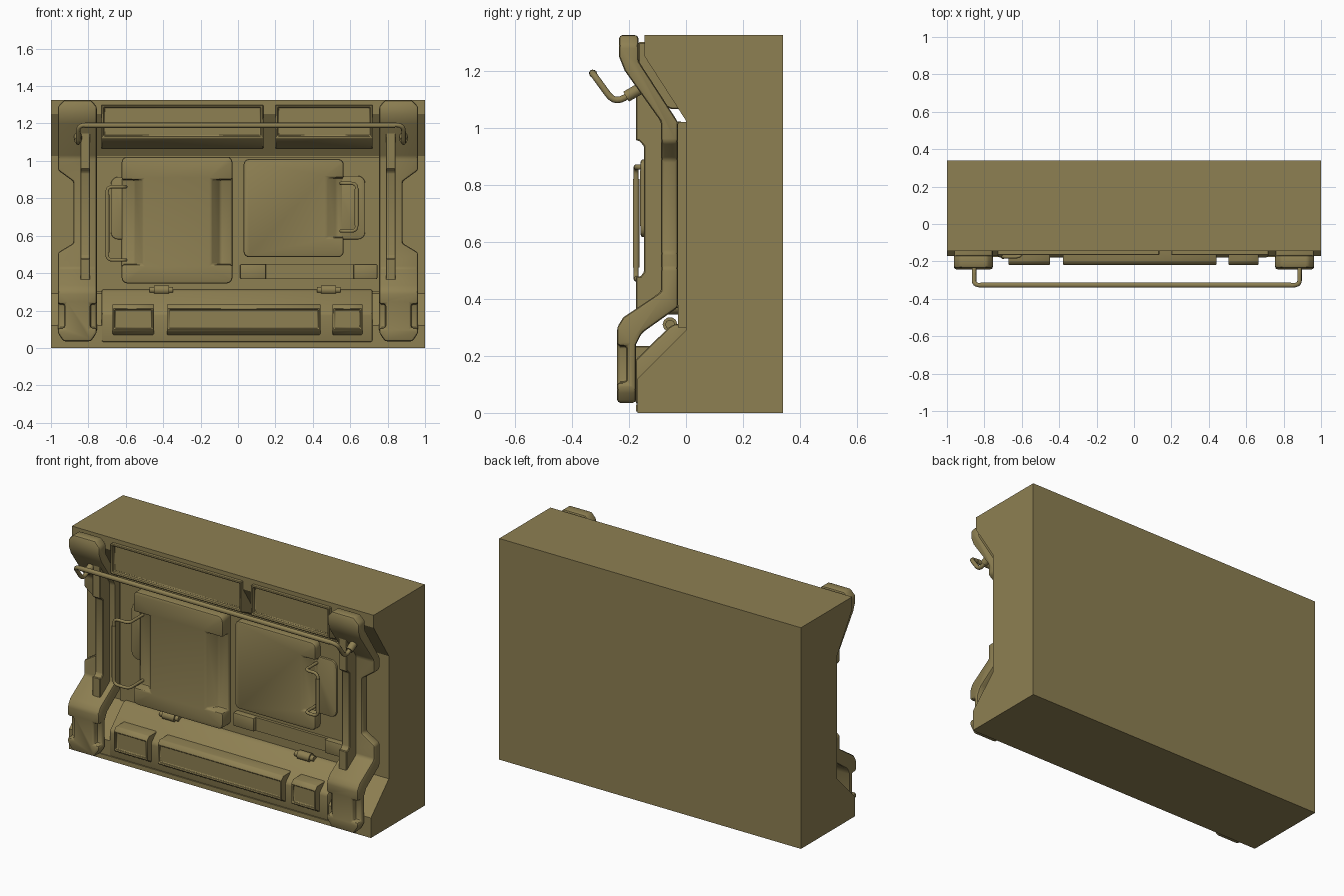
import bpy, bmesh, math
from mathutils import Vector

if "Cube" in bpy.data.objects:
    bpy.data.objects.remove(bpy.data.objects["Cube"])

paint = bpy.data.materials.new("olive_paint")
paint.diffuse_color = (0.27, 0.215, 0.085, 1)
paint.use_nodes = True
paint.node_tree.nodes["Principled BSDF"].inputs["Base Color"].default_value = paint.diffuse_color


def activate(ob):
    bpy.ops.object.select_all(action='DESELECT')
    ob.select_set(True)
    bpy.context.view_layer.objects.active = ob


def prism(name, pts, axis, a, b):
    """Extrude a 2D outline along an axis; points are the other two coordinates in order."""
    def co(p, t):
        q = list(p)
        q.insert("xyz".index(axis), t)
        return q
    bm = bmesh.new()
    lo = [bm.verts.new(co(p, a)) for p in pts]
    hi = [bm.verts.new(co(p, b)) for p in pts]
    n = len(pts)
    bm.faces.new(lo)
    bm.faces.new(hi[::-1])
    for i in range(n):
        j = (i + 1) % n
        bm.faces.new((lo[i], hi[i], hi[j], lo[j]))
    bmesh.ops.recalc_face_normals(bm, faces=bm.faces[:])
    me = bpy.data.meshes.new(name)
    bm.to_mesh(me)
    bm.free()
    ob = bpy.data.objects.new(name, me)
    bpy.context.collection.objects.link(ob)
    me.materials.append(paint)
    return ob


def box(name, x0, x1, y0, y1, z0, z1):
    return prism(name, [(x0, z0), (x1, z0), (x1, z1), (x0, z1)], "y", y0, y1)


def rounded(name, x0, x1, y0, y1, z0, z1, r):
    pts = []
    for cx, cz, s in ((x1-r, z1-r, 0), (x0+r, z1-r, 90), (x0+r, z0+r, 180), (x1-r, z0+r, 270)):
        for k in range(5):
            t = math.radians(s + k * 22.5)
            pts.append((cx + r * math.cos(t), cz + r * math.sin(t)))
    return prism(name, pts, "y", y0, y1)


def apply(ob, kind, **props):
    m = ob.modifiers.new(kind, kind)
    for k, v in props.items():
        setattr(m, k, v)
    activate(ob)
    bpy.ops.object.modifier_apply(modifier=m.name)


def boolean(ob, tool, op='DIFFERENCE'):
    apply(ob, 'BOOLEAN', object=tool, operation=op, solver='EXACT')
    bpy.data.objects.remove(tool)


def soften(ob, width, segs=2):
    apply(ob, 'BEVEL', width=width, segments=segs, limit_method='ANGLE', angle_limit=math.radians(28))
    activate(ob)
    bpy.ops.object.shade_smooth_by_angle(angle=math.radians(35))


def inset_front(ob, t, d):
    bm = bmesh.new()
    bm.from_mesh(ob.data)
    f = min(bm.faces, key=lambda f: f.normal.y * f.calc_area())
    bmesh.ops.inset_individual(bm, faces=[f], thickness=t)
    bmesh.ops.inset_individual(bm, faces=[f], thickness=0.006, depth=-d)
    bm.to_mesh(ob.data)
    bm.free()


def tube(name, pts, r, bend=0.03):
    """Round bar along a path with filleted corners."""
    pts = [Vector(p) for p in pts]
    path = [pts[0]]
    for a, p, b in zip(pts, pts[1:], pts[2:]):
        u = p + (a - p).normalized() * min(bend, (a - p).length * .5)
        v = p + (b - p).normalized() * min(bend, (b - p).length * .5)
        path += [u*(1-t)**2 + p*2*t*(1-t) + v*t*t for t in (0, .2, .4, .6, .8, 1)]
    path.append(pts[-1])
    cu = bpy.data.curves.new(name, 'CURVE')
    cu.dimensions = '3D'
    cu.bevel_depth, cu.bevel_resolution, cu.use_fill_caps = r, 3, True
    sp = cu.splines.new('POLY')
    sp.points.add(len(path) - 1)
    for q, p in zip(sp.points, path):
        q.co = (*p, 1)
    cu.materials.append(paint)
    ob = bpy.data.objects.new(name, cu)
    bpy.context.collection.objects.link(ob)
    activate(ob)
    bpy.ops.object.convert(target='MESH')
    bpy.ops.object.shade_smooth_by_angle(angle=math.radians(50))


# Main body with recessed front
prism("body", [(.34, 0), (-.17, 0), (-.17, .12), (0, .29), (0, 1.025), (-.145, 1.25),
               (-.145, 1.325), (.34, 1.325)], "x", -1, 1)
box("back_plate", -.76, .76, -.028, .01, .3, 1.02)

# Side frames: side profile cut to the front outline, with foot notches
frame = prism("side_frames", [(-.235, 1.325), (-.235, 1.25), (-.215, 1.2), (-.087, 1.02), (-.087, .425),
                              (-.22, .335), (-.242, .3), (-.242, .035), (-.175, .035), (-.175, .24),
                              (-.155, .28), (-.028, .37), (-.028, 1.02), (-.167, 1.235), (-.167, 1.325)],
              "x", -1, -.7)
boolean(frame, prism("frame_outline", [(-.93, .03), (-.79, .03), (-.755, .08), (-.755, 1.29), (-.79, 1.33),
                                       (-.925, 1.33), (-.963, 1.29), (-.963, .95), (-.88, .89), (-.88, .56),
                                       (-.963, .51), (-.963, .08)], "y", -.4, .1), 'INTERSECT')
for x0, x1 in ((-1, -.925), (-.79, -.7)):
    boolean(frame, box("notch", x0, x1, -.3, -.205, .107, .235))
soften(frame, .012)

# Stepped rails standing on the frames
rail = prism("frame_rails", [(-.176, 1.15), (-.176, .955), (-.165, .955), (-.147, .935), (-.147, .495),
                             (-.16, .478), (-.176, .478), (-.176, .36), (-.05, .36), (-.05, 1.04),
                             (-.12, 1.15)], "x", -.843, -.79)
soften(rail, .004, 1)
for ob in (frame, rail):
    apply(ob, 'MIRROR')

# Upper window panels
for x0, x1 in ((-.73, .135), (.2, .72)):
    p = prism("upper_panel", [(-.167, 1.3), (-.167, 1.12), (-.05, 1.065), (.02, 1.065), (.02, 1.3)], "x", x0, x1)
    inset_front(p, .015, .02)
    soften(p, .004, 1)

# Lower sloped console with boxes
con = prism("lower_console", [(-.178, .03), (-.178, .185), (-.06, .3), (-.04, .312), (.01, .312), (.01, .03)],
            "x", -.73, .72)
soften(con, .012)
box("bottom_sill", -.9, .9, -.176, -.1, .005, .03)
for x0, x1 in ((-.67, -.45), (-.38, .44), (.505, .665)):
    p = prism("console_box", [(-.17, .065), (-.22, .095), (-.22, .215), (-.2, .235), (-.1, .235), (-.1, .065)],
              "x", x0, x1)
    inset_front(p, .012, .012)
    soften(p, .004, 1)

# Console hinges
for x in (-.41, .485):
    tube("hinge_pin", [(x-.062, -.056, .31), (x+.062, -.056, .31)], .017)
    tube("hinge_barrel", [(x-.04, -.056, .31), (x+.04, -.056, .31)], .026)
    prism("hinge_arm", [(-.175, .185), (-.06, .3), (-.05, .285), (-.165, .17)], "x", x-.03, x+.03)

# Doors with slanted grip recesses
left = rounded("left_door", -.622, -.03, -.105, -.01, .345, 1.022, .03)
boolean(left, prism("grip", [(-.505, -.106), (-.555, -.045), (-.7, -.045), (-.7, -.2), (-.505, -.2)], "z", .445, .9))
boolean(left, prism("grip", [(-.145, -.106), (-.095, -.045), (.02, -.045), (.02, -.2), (-.145, -.2)], "z", .445, .9))
soften(left, .01)
right = rounded("right_door", .03, .565, -.075, -.01, .485, 1.01, .03)
boolean(right, prism("grip", [(.47, -.076), (.528, -.04), (.6, -.04), (.6, -.2), (.47, -.2)], "z", .59, .91))
soften(right, .01)

# Rounded pads behind the door handles
soften(rounded("left_handle_pad", -.68, -.56, -.04, -.01, .58, .915, .04), .006)
soften(rounded("right_handle_pad", .5, .68, -.04, -.01, .58, .92, .04), .006)

# Door handles
tube("left_handle", [(-.6, -.04, .862), (-.6, -.175, .862), (-.7, -.175, .862), (-.7, -.175, .47),
                     (-.6, -.175, .47), (-.6, -.04, .47)], .009)
tube("left_handle_grip", [(-.7, -.175, .82), (-.7, -.175, .51)], .012)
tube("right_handle", [(.55, -.035, .88), (.55, -.15, .88), (.635, -.15, .88), (.635, -.15, .625),
                      (.55, -.15, .625), (.55, -.035, .625)], .009)
tube("right_handle_grip", [(.635, -.15, .85), (.635, -.15, .655)], .012)

# Ledge below the right door
box("ledge_middle", .145, .62, -.045, -.01, .368, .448)
for x0, x1 in ((.012, .15), (.618, .745)):
    soften(box("ledge_end", x0, x1, -.065, -.01, .368, .448), .006)

# Long grab bar with sockets on the frames
ends = (-.855, .885)
tube("grab_bar", [(ends[0], -.165, 1.135), (ends[0], -.25, 1.085), (ends[0], -.328, 1.192),
                  (ends[1], -.328, 1.192), (ends[1], -.25, 1.085), (ends[1], -.165, 1.135)], .012, .04)
tube("grab_bar_grip", [(-.82, -.326, 1.19), (.84, -.326, 1.19)], .014)
for x in ends:
    tube("grab_bar_socket", [(x, -.15, 1.144), (x, -.21, 1.109)], .021)
